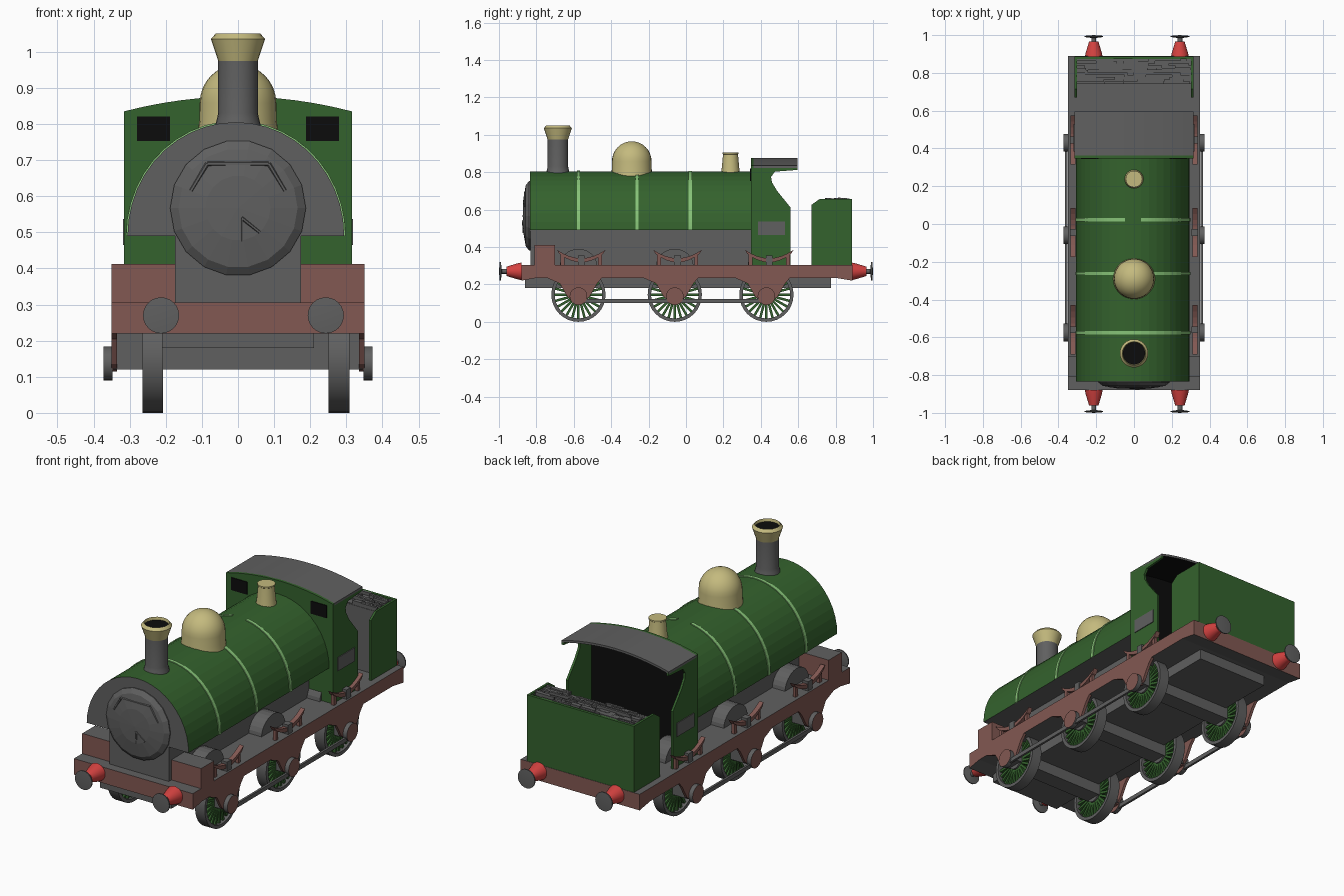
import bpy, bmesh, math, random
from mathutils import Vector, Matrix

random.seed(4)
cube = bpy.data.objects.get("Cube")
if cube:
    bpy.data.objects.remove(cube, do_unlink=True)


def material(name, *srgb):
    col = [(c / 255 / 12.92 if c < 11 else ((c / 255 + 0.055) / 1.055) ** 2.4) for c in srgb] + [1]
    m = bpy.data.materials.new(name)
    m.use_nodes = True
    m.diffuse_color = col
    m.node_tree.nodes["Principled BSDF"].inputs["Base Color"].default_value = col
    return m


GREEN = material("engine_green", 52, 98, 45)
LINE = material("light_green", 135, 195, 120)
GREY = material("iron_grey", 96, 96, 96)
BROWN = material("frame_brown", 130, 88, 82)
CREAM = material("pale_brass", 196, 186, 126)
RED = material("buffer_red", 212, 66, 64)
BLACK = material("black", 12, 12, 12)


def finish(name, bm, mats, rule=None, smooth=False):
    """Turn a bmesh into an object; rule(normal) picks the material slot."""
    bmesh.ops.recalc_face_normals(bm, faces=bm.faces)
    bm.normal_update()
    if rule:
        for f in bm.faces:
            f.material_index = int(rule(f.normal))
    me = bpy.data.meshes.new(name)
    bm.to_mesh(me)
    bm.free()
    for m in (mats if isinstance(mats, (list, tuple)) else [mats]):
        me.materials.append(m)
    ob = bpy.data.objects.new(name, me)
    bpy.context.collection.objects.link(ob)
    if smooth:
        bpy.ops.object.select_all(action='DESELECT')
        ob.select_set(True)
        bpy.context.view_layer.objects.active = ob
        bpy.ops.object.shade_smooth_by_angle(angle=math.radians(35))
    return ob


def add_box(bm, x, y, z, turn=Matrix()):
    size = Matrix.Diagonal((x[1] - x[0], y[1] - y[0], z[1] - z[0], 1))
    mid = Matrix.Translation([sum(a) / 2 for a in (x, y, z)])
    bmesh.ops.create_cube(bm, size=1, matrix=turn @ mid @ size)


def box(name, x, y, z, mats, rule=None):
    bm = bmesh.new()
    add_box(bm, x, y, z)
    return finish(name, bm, mats, rule)


def prism(name, pts, a, b, mats, along="x", rule=None):
    """Extrude a side (along x) or front (along y) profile from a to b."""
    bm = bmesh.new()
    place = (lambda p, t: (t, p[0], p[1])) if along == "x" else (lambda p, t: (p[0], t, p[1]))
    face = bm.faces.new([bm.verts.new(place(p, a)) for p in pts])
    out = bmesh.ops.extrude_face_region(bm, geom=[face])["geom"]
    move = Vector(place((0, 0), b - a))
    bmesh.ops.translate(bm, vec=move, verts=[g for g in out if isinstance(g, bmesh.types.BMVert)])
    return finish(name, bm, mats, rule)


def lathe(name, profile, at, mats, axis=(0, 0, 1), steps=24, rule=None, smooth=True):
    """Spin (radius, height) points around an axis through a point."""
    bm = bmesh.new()
    vs = [bm.verts.new((r, 0, h)) for r, h in profile]
    es = [bm.edges.new(p) for p in zip(vs, vs[1:])]
    bmesh.ops.spin(bm, geom=vs + es, cent=(0, 0, 0), axis=(0, 0, 1), angle=math.tau, steps=steps)
    bmesh.ops.remove_doubles(bm, verts=bm.verts, dist=1e-5)
    turn = Vector((0, 0, 1)).rotation_difference(Vector(axis)).to_matrix().to_4x4()
    bm.transform(Matrix.Translation(at) @ turn)
    return finish(name, bm, mats, rule, smooth)


def bars(name, pts, r, mats):
    """Thin round bar through a run of points."""
    bm = bmesh.new()
    for p, q in zip(pts, pts[1:]):
        p, q = Vector(p), Vector(q)
        turn = (q - p).to_track_quat('Z', 'Y').to_matrix().to_4x4()
        bmesh.ops.create_cone(bm, cap_ends=True, segments=6, radius1=r, radius2=r, depth=(q - p).length,
                              matrix=Matrix.Translation((p + q) / 2) @ turn)
    return finish(name, bm, mats)


def arc(a, b, n, rx, rz, cx, cz):
    angles = [math.radians(a + (b - a) * i / n) for i in range(n + 1)]
    return [(cx + rx * math.cos(t), cz + rz * math.sin(t)) for t in angles]


def top_face(n):
    return abs(n.z) > 0.9


SIDES = (("right", -1), ("left", 1))
AXLES = (-0.575, -0.06, 0.43)

# Frame, footplate and underside
prism("frame", [(-0.88, 0.22), (-0.8, 0.235), (0.8, 0.235), (0.89, 0.22), (0.89, 0.305), (-0.88, 0.305)],
      -0.35, 0.35, [BROWN, GREY], rule=top_face)
box("under_plate", (-0.21, 0.21), (-0.86, 0.775), (0.18, 0.24), GREY)

# Saddle tank with lining bands
prism("saddle_tank", arc(0, 180, 22, 0.3, 0.315, -0.006, 0.49), -0.835, 0.35, [GREEN, GREY], "y",
      rule=lambda n: n.y < -0.9 or n.z < -0.9)
box("tank_support", (-0.175, 0.175), (-0.832, 0.35), (0.3, 0.492), GREY)


def band(name, y, a, b):
    outer = arc(a, b, 22, 0.304, 0.319, -0.006, 0.49)
    inner = arc(b, a, 22, 0.297, 0.312, -0.006, 0.49)
    prism(name, outer + inner, y - 0.009, y + 0.009, LINE, "y")


band("front_band", -0.575, 0, 180)
band("middle_band", -0.262, 0, 180)
band("rear_band_left", 0.022, 0, 82)
band("rear_band_right", 0.022, 98, 180)

# Smokebox door with rail and handle
lathe("smokebox_door", [(0.188, -0.02), (0.188, 0.005), (0.165, 0.022), (0.09, 0.035), (0, 0.038)],
      (0, -0.835, 0.567), GREY, (0, -1, 0), 18, smooth=False)
bars("door_rail", [(-0.13, -0.859, 0.615), (-0.085, -0.861, 0.69), (0.085, -0.861, 0.69), (0.13, -0.859, 0.615)],
     0.006, GREY)
bars("door_handle", [(0.01, -0.868, 0.475), (0.01, -0.872, 0.54), (0.06, -0.868, 0.5)], 0.005, GREY)

# Chimney, dome and safety valve
lathe("chimney", [(0.066, 0.785), (0.058, 0.815), (0.055, 0.83), (0.055, 0.98)], (0, -0.685, 0), GREY)
lathe("chimney_crown", [(0.055, 0.975), (0.06, 0.99), (0.075, 1.035), (0.062, 1.05), (0.057, 1.025)],
      (0, -0.685, 0), CREAM)
lathe("chimney_hole", [(0.0585, 1.035), (0, 1.035)], (0, -0.685, 0), BLACK)
lathe("steam_dome", [(0.112, 0.775), (0.107, 0.81)] + arc(0, 90, 8, 0.106, 0.107, 0, 0.858),
      (0, -0.29, 0), CREAM, steps=28)
lathe("safety_valve", [(0.052, 0.785), (0.047, 0.82), (0.04, 0.895), (0.044, 0.898), (0.044, 0.905), (0, 0.905)],
      (0, 0.238, 0), CREAM)

# Cab: front wall, windows, roof, side panels and plates
roof_arc = [(0.315 - 0.63 * i / 12, 0.876 - 0.041 * (1 - i / 6) ** 2) for i in range(13)]
prism("cab_front", [(-0.315, 0.305), (0.315, 0.305)] + roof_arc, 0.347, 0.362, [GREEN, BLACK], "y",
      rule=lambda n: n.y > 0.9)
prism("cab_roof", roof_arc + [(x, z - 0.012) for x, z in reversed(roof_arc)], 0.36, 0.595,
      [GREY, BLACK], "y", rule=lambda n: n.z < -0.5)
cab_side = [(0.35, 0.305), (0.56, 0.305), (0.56, 0.61), (0.487, 0.7), (0.46, 0.745), (0.455, 0.775),
            (0.475, 0.803), (0.595, 0.812), (0.595, 0.832), (0.35, 0.832)]
bunker_side = [(0.67, 0.305), (0.885, 0.305), (0.885, 0.657), (0.715, 0.657), (0.67, 0.625)]
for side, s in SIDES:
    prism(side + "_cab_panel", cab_side, s * 0.303, s * 0.315, GREEN)
    prism(side + "_bunker_panel", bunker_side, s * 0.303, s * 0.315, GREEN)
    box(side + "_cab_plate", sorted((s * 0.313, s * 0.319)), (0.385, 0.53), (0.465, 0.537), GREY)
    box(side + "_cab_window", sorted((s * 0.188, s * 0.28)), (0.343, 0.349), (0.753, 0.82), BLACK)

# Bunker and coal
box("bunker_back", (-0.315, 0.315), (0.873, 0.888), (0.305, 0.657), GREEN)
box("bunker_inside", (-0.304, 0.304), (0.74, 0.874), (0.305, 0.64), GREY)
coal = bmesh.new()
for row in range(11):
    y, x = 0.742 + row * 0.012, -0.303
    while x < 0.3:
        end = min(x + random.uniform(0.03, 0.11), 0.303)
        add_box(coal, (x, end), (y, y + 0.012), (0.62, random.uniform(0.643, 0.664)))
        x = end
finish("coal", coal, GREY)

# Cross beams under the axles
for i, y in enumerate(AXLES):
    box(f"axle_beam_{i + 1}", (-0.345, 0.345), (y - 0.045, y + 0.045), (0.12, 0.236), GREY)

# Running gear on each side
for side, s in SIDES:
    wx = s * 0.258 + 0.022
    box(side + "_front_box", sorted((s * 0.175, s * 0.35)), (-0.81, -0.7), (0.3, 0.412), [BROWN, GREY], top_face)
    rod = sorted((s * 0.353, s * 0.365))
    box(side + "_coupling_rod", rod, (AXLES[0], AXLES[2]), (0.1, 0.122), GREY)
    for i, y in enumerate(AXLES):
        tag = f"{side}_{i + 1}"
        # Wheel tyre and spokes
        lathe("tyre_" + tag, [(0.127, -0.029), (0.145, -0.029), (0.145, 0.029), (0.127, 0.029), (0.127, -0.029)],
              (wx, y, 0.145), GREY, (s, 0, 0), 32)
        spokes = bmesh.new()
        for k in range(24):
            turn = Matrix.Translation((wx, y, 0.145)) @ Matrix.Rotation(math.tau * k / 24, 4, 'X')
            add_box(spokes, (-0.016, 0.016), (-0.0065, 0.0065), (0.03, 0.13), turn)
        finish("spokes_" + tag, spokes, GREEN)
        lathe("hub_" + tag, [(0, -0.025), (0.045, -0.025), (0.045, 0.025), (0, 0.025)],
              (wx, y, 0.145), GREY, (s, 0, 0))
        # Axle guard and crank disc
        guard = [(y - 0.18, 0.24), (y - 0.1, 0.205), (y - 0.06, 0.135), (y - 0.035, 0.115),
                 (y + 0.035, 0.115), (y + 0.06, 0.135), (y + 0.1, 0.205), (y + 0.13, 0.24)]
        prism("axle_guard_" + tag, guard, s * 0.335, s * 0.35, BROWN)
        lathe("crank_disc_" + tag, [(0, 0), (0.047, 0), (0.047, 0.025), (0, 0.025)], (s * 0.348, y, 0.137),
              [GREY, BROWN], (s, 0, 0), rule=lambda n: abs(n.x) > 0.9)
        # Splasher and leaf spring above the footplate
        prism("splasher_" + tag, arc(0, 180, 12, 0.1, 0.09, y, 0.3), s * 0.17, s * 0.25, GREY)
        c = y + 0.015
        sag = [(c + 0.13 * t / 4, 0.34 + 0.045 * (t / 4) ** 2) for t in range(-4, 5)]
        leaf = sag + [(c + (p - c) * 0.9, z - 0.022) for p, z in reversed(sag)]
        prism("leaf_spring_" + tag, leaf, s * 0.31, s * 0.335, BROWN)
        for k, d in enumerate((-0.1, 0.1)):
            box(f"spring_hanger_{tag}_{k}", sorted((s * 0.314, s * 0.331)), (c + d - 0.01, c + d + 0.01),
                (0.3, 0.36), BROWN)
        box("spring_buckle_" + tag, sorted((s * 0.305, s * 0.34)), (c - 0.018, c + 0.018), (0.3, 0.355), GREY)

# Buffers at both ends
for end, d, y in (("front", -1, -0.88), ("rear", 1, 0.885)):
    for side, s in SIDES:
        at = (s * 0.228 + 0.015, y, 0.27)
        lathe(f"{end}_{side}_buffer_shank", [(0.047, 0), (0.043, 0.02), (0.025, 0.08), (0, 0.08)], at, RED, (0, d, 0))
        tip = 1 - abs(y)
        lathe(f"{end}_{side}_buffer_head", [(0.013, 0.07), (0.013, tip - 0.015), (0.05, tip - 0.01),
              (0.05, tip - 0.004), (0, tip)], at, GREY, (0, d, 0))
